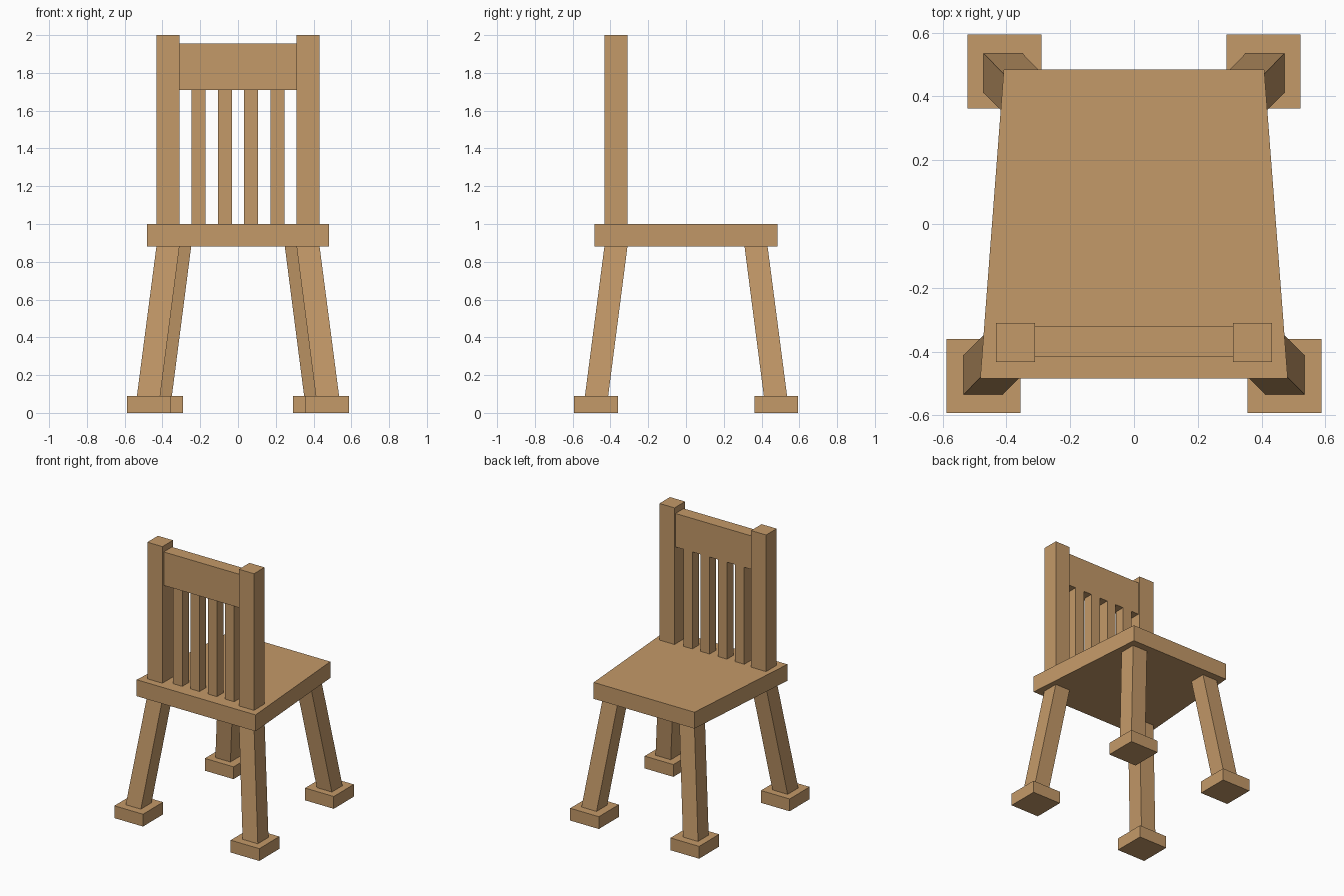
import bpy

if "Cube" in bpy.data.objects:
    bpy.data.objects.remove(bpy.data.objects["Cube"])

wood = bpy.data.materials.new("light wood")
wood.diffuse_color = (0.55, 0.32, 0.14, 1)
wood.use_nodes = True
wood.node_tree.nodes["Principled BSDF"].inputs["Base Color"].default_value = wood.diffuse_color


def rect(x0, x1, y0, y1):
    return [(x0, y0), (x1, y0), (x1, y1), (x0, y1)]


def loft(name, bottom, z0, top, z1):
    """Closed solid between two four-sided outlines."""
    verts = [(x, y, z0) for x, y in bottom] + [(x, y, z1) for x, y in top]
    faces = [(3, 2, 1, 0), (4, 5, 6, 7)]
    faces += [(i, (i + 1) % 4, (i + 1) % 4 + 4, i + 4) for i in range(4)]
    mesh = bpy.data.meshes.new(name)
    mesh.from_pydata(verts, [], faces)
    mesh.materials.append(wood)
    ob = bpy.data.objects.new(name, mesh)
    bpy.context.collection.objects.link(ob)
    return ob


def box(name, x0, x1, y0, y1, z0, z1):
    r = rect(x0, x1, y0, y1)
    return loft(name, r, z0, r, z1)


def mirror(ob):
    ob.modifiers.new("mirror", 'MIRROR').use_mirror_merge = False


# Seat, tapering toward +y
outline = [(-0.482, -0.485), (0.482, -0.485), (0.408, 0.485), (-0.408, 0.485)]
loft("seat", outline, 0.88, outline, 1.0)

# Splayed legs with square feet
mirror(loft("front_leg", rect(0.412, 0.535, -0.535, -0.412), 0.09,
            rect(0.31, 0.432, -0.432, -0.31), 0.88))
mirror(box("front_foot", 0.355, 0.587, -0.592, -0.36, 0, 0.09))
mirror(loft("back_leg", rect(0.35, 0.472, 0.412, 0.535), 0.09,
            rect(0.248, 0.37, 0.31, 0.432), 0.88))
mirror(box("back_foot", 0.29, 0.522, 0.362, 0.594, 0, 0.09))

# Backrest: posts, top rail and slats
mirror(box("back_post", 0.31, 0.432, -0.432, -0.31, 1.0, 2.0))
box("top_rail", -0.31, 0.31, -0.416, -0.321, 1.71, 1.955)
for i in range(4):
    x = -0.21 + 0.14 * i
    box(f"back_slat_{i + 1}", x - 0.037, x + 0.037, -0.397, -0.321, 1.0, 1.71)
